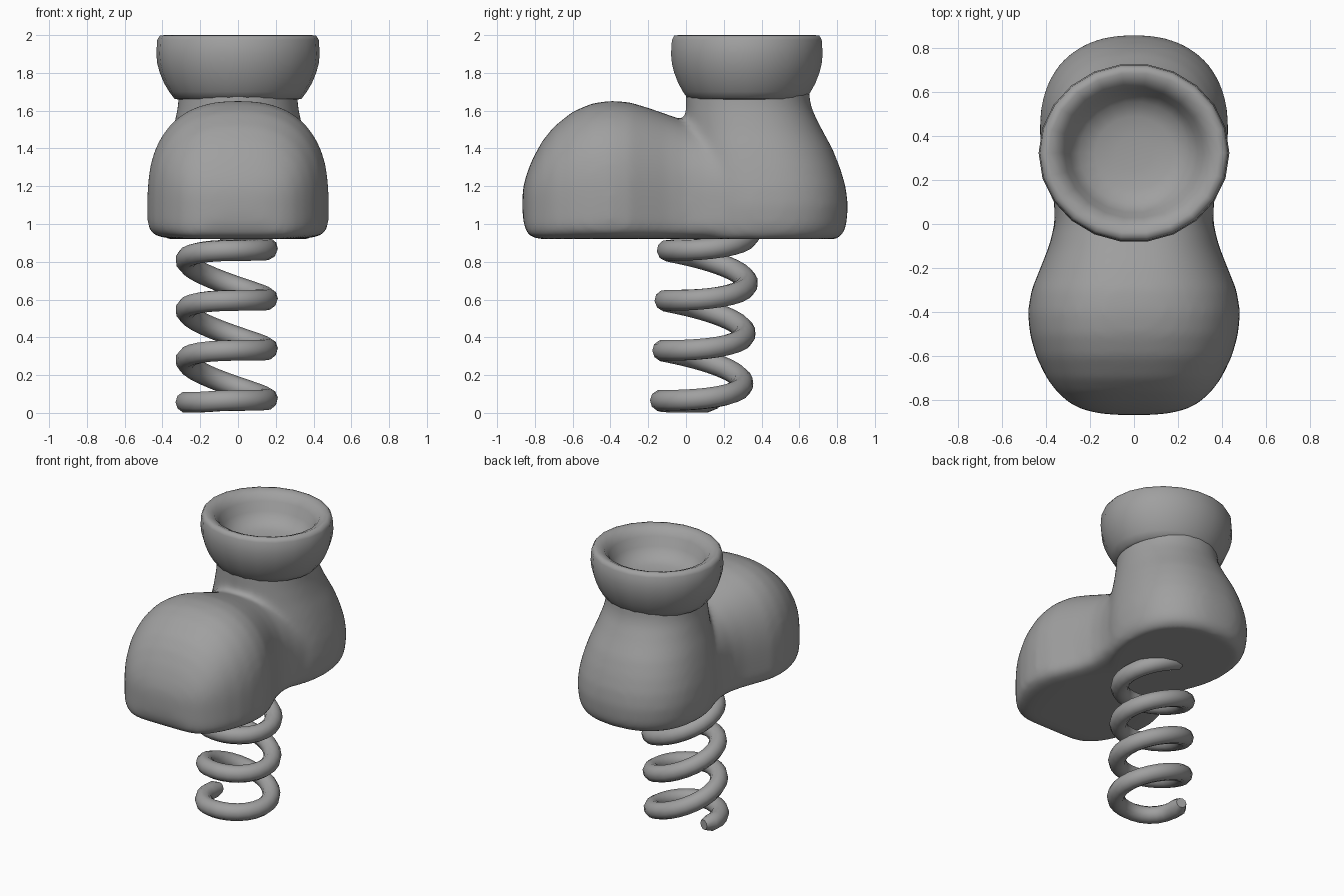
import bpy
import bmesh
from math import sin, cos, pi, radians, copysign

cube = bpy.data.objects.get("Cube")
if cube:
    bpy.data.objects.remove(cube)

grey = bpy.data.materials.new("plain grey")
grey.use_nodes = True
grey.diffuse_color = (0.35, 0.35, 0.35, 1)
grey.node_tree.nodes["Principled BSDF"].inputs["Base Color"].default_value = grey.diffuse_color


def spow(v, p):
    return copysign(abs(v) ** p, v)


def activate(ob):
    bpy.ops.object.select_all(action="DESELECT")
    ob.select_set(True)
    bpy.context.view_layer.objects.active = ob


def loft(bm, rings):
    """Skin a list of equal-length point rings and cap both ends."""
    loops = [[bm.verts.new(p) for p in ring] for ring in rings]
    n = len(loops[0])
    for a, b in zip(loops, loops[1:]):
        for i in range(n):
            j = (i + 1) % n
            bm.faces.new((a[i], a[j], b[j], b[i]))
    bm.faces.new(loops[0][::-1])
    bm.faces.new(loops[-1])


def make_object(name, build):
    bm = bmesh.new()
    build(bm)
    bmesh.ops.recalc_face_normals(bm, faces=bm.faces)
    mesh = bpy.data.meshes.new(name)
    bm.to_mesh(mesh)
    bm.free()
    ob = bpy.data.objects.new(name, mesh)
    bpy.context.collection.objects.link(ob)
    mesh.materials.append(grey)
    return ob


SOLE = 0.92


# Foot: upright sections along y, flat underneath and domed on top
def foot(bm):
    stations = [  # y, half width, top, lift of the underside
        (-0.866, 0.08, 1.16, 0.14), (-0.857, 0.17, 1.22, 0.07),
        (-0.838, 0.24, 1.28, 0.025), (-0.81, 0.295, 1.35, 0.005),
        (-0.76, 0.35, 1.44, 0), (-0.70, 0.395, 1.515, 0), (-0.60, 0.444, 1.595, 0),
        (-0.50, 0.472, 1.638, 0), (-0.40, 0.481, 1.653, 0), (-0.30, 0.465, 1.645, 0),
        (-0.20, 0.425, 1.615, 0), (-0.10, 0.385, 1.58, 0), (0.0, 0.36, 1.545, 0),
        (0.10, 0.362, 1.52, 0), (0.20, 0.382, 1.48, 0), (0.35, 0.408, 1.40, 0)]
    rings = []
    for y, w, top, lift in stations:
        low = SOLE + lift
        mid = 1.12
        ring = []
        for i in range(64):
            t = 2 * pi * i / 64
            p, h = (2 / 2.45, top - mid) if sin(t) > 0 else (2 / 7, mid - low)
            ring.append((w * spow(cos(t), p), y, mid + h * spow(sin(t), p)))
        rings.append(ring)
    loft(bm, rings)


# Heel and ankle: level sections rising to the neck
def heel(bm):
    levels = [  # z, back, half width
        (SOLE, 0.80, 0.38), (0.95, 0.835, 0.405), (1.0, 0.85, 0.42),
        (1.1, 0.858, 0.428), (1.2, 0.845, 0.42), (1.3, 0.815, 0.40),
        (1.4, 0.775, 0.375), (1.5, 0.72, 0.345), (1.6, 0.67, 0.322),
        (1.66, 0.655, 0.315), (1.74, 0.655, 0.315)]
    rings = []
    for z, back, w in levels:
        p = 2 / (2.0 + 0.3 * min(1, (1.74 - z) / 0.4))
        half = back / 2
        rings.append([(w * spow(cos(t), p), half + half * spow(sin(t), p), z)
                      for t in (2 * pi * i / 64 for i in range(64))])
    loft(bm, rings)


def boot_body(bm):
    foot(bm)
    heel(bm)


body = make_object("boot_body", boot_body)
blend = body.modifiers.new("blend", "REMESH")
blend.mode = "VOXEL"
blend.voxel_size = 0.02
soften = body.modifiers.new("soften", "SMOOTH")
soften.factor = 0.5
soften.iterations = 14
activate(body)
for mod in ("blend", "soften"):
    bpy.ops.object.modifier_apply(modifier=mod)
bpy.ops.object.shade_smooth()


# Cuff: turned bowl with a thick rim
def cuff(bm):
    profile = [(0.30, 1.658), (0.325, 1.663), (0.352, 1.70), (0.378, 1.745), (0.40, 1.80),
               (0.413, 1.85), (0.418, 1.90), (0.413, 1.975), (0.40, 1.997), (0.375, 2.0),
               (0.335, 1.983), (0.305, 1.94), (0.28, 1.88), (0.24, 1.825),
               (0.17, 1.80), (0.08, 1.79)]
    loft(bm, [[(1.035 * r * cos(t), 0.322 + 0.97 * r * sin(t), z)
               for t in (2 * pi * i / 22 for i in range(22))] for r, z in profile])


cuff_ob = make_object("cuff", cuff)
activate(cuff_ob)
bpy.ops.object.shade_smooth_by_angle(angle=radians(60))

# Spring: tilted coil climbing into the sole
WIRE = 0.057
path = bpy.data.curves.new("spring", "CURVE")
path.dimensions = "3D"
path.bevel_depth = WIRE
path.bevel_resolution = 3
path.use_fill_caps = True
spline = path.splines.new("POLY")
angles = [radians(a) for a in range(-115, 1270, 15)]
spline.points.add(len(angles) - 1)
for pt, a in zip(spline.points, angles):
    turn = a / (2 * pi)
    z = 0.044 + 0.265 * turn + 0.021 * cos(a) - 0.036 * sin(a)
    pt.co = (-0.06 + 0.215 * sin(a), 0.08 + 0.012 * turn - 0.215 * cos(a), max(z, WIRE), 1)
spline.points[0].radius = 0.6
spring = bpy.data.objects.new("spring", path)
bpy.context.collection.objects.link(spring)
path.materials.append(grey)
activate(spring)
bpy.ops.object.convert(target="MESH")
bpy.ops.object.shade_smooth_by_angle(angle=radians(60))
